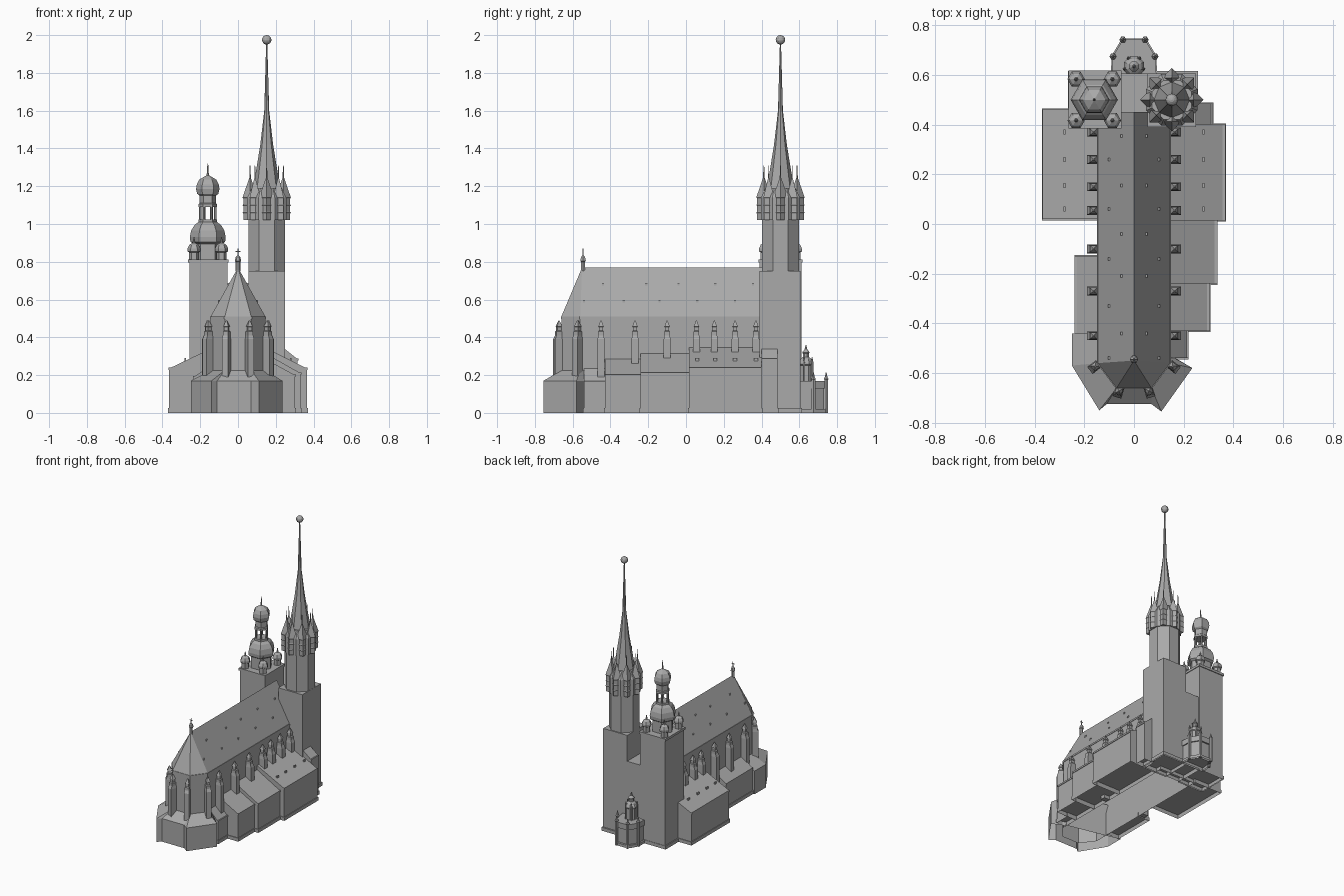
import bpy, bmesh, math
from mathutils import Matrix, Vector

if "Cube" in bpy.data.objects:
    bpy.data.objects.remove(bpy.data.objects["Cube"])

stone = bpy.data.materials.new("grey_stone")
stone.use_nodes = True
GREY = (0.4, 0.4, 0.4, 1)
stone.diffuse_color = GREY
stone.node_tree.nodes["Principled BSDF"].inputs["Base Color"].default_value = GREY


# --- helpers ---
def loft(name, rings, bottom=True, top=True):
    """Skin equal-length rings of points into one mesh."""
    bm = bmesh.new()
    loops = [[bm.verts.new(p) for p in ring] for ring in rings]
    n = len(loops[0])
    for a, b in zip(loops, loops[1:]):
        for i in range(n):
            j = (i + 1) % n
            bm.faces.new((a[i], a[j], b[j], b[i]))
    if bottom:
        bm.faces.new(loops[0][::-1])
    if top:
        bm.faces.new(loops[-1])
    bmesh.ops.remove_doubles(bm, verts=bm.verts, dist=0.0002)
    bmesh.ops.recalc_face_normals(bm, faces=bm.faces)
    me = bpy.data.meshes.new(name)
    bm.to_mesh(me)
    bm.free()
    me.materials.append(stone)
    ob = bpy.data.objects.new(name, me)
    bpy.context.collection.objects.link(ob)
    return ob


def turned(name, n, x, y, profile, rot=0.0):
    """Faceted turned shape from (radius, height) pairs."""
    ang = [math.radians(rot) + 2 * math.pi * i / n for i in range(n)]
    return loft(name, [[(x + r * math.cos(a), y + r * math.sin(a), z) for a in ang]
                       for r, z in profile])


def prism(name, outline, z0, z1, bottom=False):
    return loft(name, [[(x, y, z) for x, y in outline] for z in (z0, z1)], bottom)


def rect(x0, x1, y0, y1):
    return [(x0, y0), (x1, y0), (x1, y1), (x0, y1)]


def block(name, x0, x1, y0, y1, z0, z1):
    return prism(name, rect(x0, x1, y0, y1), z0, z1, z0 > 0)


def grown(outline, d):
    """Push an outline outwards from its centre."""
    cx = sum(p[0] for p in outline) / len(outline)
    cy = sum(p[1] for p in outline) / len(outline)
    return [(x + math.copysign(d, x - cx), y + math.copysign(d, y - cy)) for x, y in outline]


# --- nave with polygonal choir ---
W, APSE_Y, END_Y, EAVE, RIDGE = 0.145, -0.56, -0.66, 0.51, 0.77
nave = [(-W, 0.45), (-W, APSE_Y), (-0.07, END_Y), (0.07, END_Y), (W, APSE_Y), (W, 0.45)]
prism("nave_walls", nave, 0, EAVE)
prism("nave_cornice", grown(nave, 0.003), EAVE - 0.012, EAVE, True)
ridge = [(0, 0.45)] + [(0, -0.55)] * 4 + [(0, 0.45)]
loft("nave_roof", [[(x, y, EAVE) for x, y in nave], [(x, y, RIDGE) for x, y in ridge]],
     False, False)
turned("ridge_finial", 6, 0, -0.545, [(0.012, 0.75), (0.012, 0.80), (0.017, 0.805),
       (0.012, 0.825), (0.003, 0.835), (0.002, 0.87)])
block("finial_crossbar", -0.012, 0.012, -0.547, -0.543, 0.852, 0.856)

# --- low ambulatory around the choir ---
outer = [(-0.25, -0.44), (-0.25, -0.57), (-0.14, -0.75), (-0.11, -0.725),
         (0.07, -0.725), (0.11, -0.755), (0.235, -0.58), (0.15, -0.53)]
inner = [(-W, -0.44), (-W, APSE_Y), (-0.07, END_Y), (-0.07, END_Y),
         (0.07, END_Y), (0.07, END_Y), (W, APSE_Y), (W, -0.53)]
loft("ambulatory", [[(x, y, 0) for x, y in outer], [(x, y, 0.17) for x, y in outer],
                    [(x, y, 0.225) for x, y in inner]], False, False)


# --- side aisles with lean-to roofs ---
def aisle(name, side, x, y0, y1, eave, top, x_in=W):
    foot = rect(min(side * x_in, side * x), max(side * x_in, side * x), y0, y1)
    rise = lambda px: top if abs(px) < abs(x) - 0.001 else eave
    loft(name, [[(px, py, 0) for px, py in foot],
                [(px, py, rise(px)) for px, py in foot]], False)
    prism(name + "_plinth", grown(foot, 0.005), 0, 0.025)
    lo, hi = sorted((side * (x - 0.012), side * (x + 0.004)))
    block(name + "_eave", lo, hi, y0, y1, eave - 0.008, eave + 0.004)


aisle("left_chapel", -1, 0.365, 0.02, 0.46, 0.235, 0.34)
aisle("left_choir_aisle", -1, 0.235, -0.44, -0.13, 0.19, 0.25)
aisle("right_chapel", 1, 0.365, 0.015, 0.40, 0.235, 0.345)
aisle("right_stair_bay", 1, 0.315, 0.40, 0.485, 0.285, 0.345, 0.24)
aisle("right_middle_aisle", 1, 0.332, -0.24, 0.015, 0.21, 0.315)
aisle("right_choir_aisle", 1, 0.302, -0.43, -0.24, 0.20, 0.285)
aisle("right_end_aisle", 1, 0.215, -0.54, -0.43, 0.165, 0.235)


# --- buttresses with pinnacles ---
def buttress(x, y, angle, z0=0.15):
    m = Matrix.Translation((x, y, 0)) @ Matrix.Rotation(angle, 4, 'Z')
    rows = [(0, 0.045, 0.018, z0), (0, 0.045, 0.018, 0.39), (0, 0.036, 0.015, 0.41),
            (0, 0.036, 0.015, 0.43), (0.006, 0.03, 0.011, 0.435), (0.006, 0.03, 0.011, 0.455),
            (0.003, 0.033, 0.014, 0.457), (0.016, 0.02, 0.002, 0.49)]
    rings = [[m @ Vector(p) for p in ((a, -w, z), (b, -w, z), (b, w, z), (a, w, z))]
             for a, b, w, z in rows]
    loft("buttress", rings)


for y in (0.37, 0.26, 0.15, 0.055, -0.10, -0.27, -0.45):
    for side in (1, -1):
        buttress(side * W, y, 0 if side > 0 else math.pi, 0 if y == -0.10 else 0.15)
for side in (1, -1):
    facing = math.radians(-38)
    buttress(side * 0.142, -0.562, facing if side > 0 else math.pi - facing)
    facing = math.radians(-72)
    buttress(side * 0.055, -0.655, facing if side > 0 else math.pi - facing)

# --- small roof vents ---
slope = (RIDGE - EAVE) / W
for side in (1, -1):
    for x, ys in ((0.05, (-0.44, -0.21, -0.04, 0.155, 0.355)),
                  (0.10, (-0.54, -0.33, -0.14, 0.06, 0.26))):
        for y in ys:
            z = RIDGE - slope * x
            block("nave_roof_vent", side * x - 0.005, side * x + 0.005,
                  y - 0.006, y + 0.006, z - 0.006, z + 0.006)
    for y in (0.37, 0.26, 0.155, 0.06):
        block("chapel_roof_vent", side * 0.28 - 0.004, side * 0.28 + 0.004,
              y - 0.01, y + 0.01, 0.275, 0.29)

# --- tower blocks and the link between them ---
block("tower_link", -0.06, 0.055, 0.45, 0.605, 0, 0.56)
block("left_tower", -0.258, -0.055, 0.39, 0.612, 0, 0.80)
block("left_tower_cornice", -0.264, -0.05, 0.385, 0.618, 0.795, 0.812)
block("right_tower", 0.055, 0.25, 0.39, 0.605, 0, 0.75)
block("tower_plinth", -0.265, 0.258, 0.40, 0.615, 0, 0.025)

# --- left tower crown: bell dome, open lantern, onion top ---
LX, TY = -0.16, 0.5
turned("bell_dome", 6, LX, TY, [(0.075, 0.81), (0.075, 0.895), (0.092, 0.905), (0.095, 0.93),
       (0.088, 0.965), (0.07, 0.995), (0.05, 1.01), (0.05, 1.025)])
for k in range(6):
    a = math.radians(60 * k)
    turned("lantern_post", 6, LX + 0.04 * math.cos(a), TY + 0.04 * math.sin(a),
           [(0.007, 1.02), (0.007, 1.095)])
turned("onion_top", 6, LX, TY, [(0.05, 1.09), (0.05, 1.105), (0.044, 1.11), (0.044, 1.15),
       (0.056, 1.16), (0.062, 1.185), (0.058, 1.21), (0.045, 1.235), (0.02, 1.25),
       (0.006, 1.258), (0.002, 1.32)])
for sx in (-0.073, 0.073):
    for sy in (-0.083, 0.083):
        turned("corner_turret", 6, LX + sx, TY + sy, [(0.026, 0.81), (0.026, 0.85), (0.035, 0.855),
               (0.035, 0.87), (0.025, 0.89), (0.008, 0.9), (0.002, 0.93)])

# --- right tower: octagon, gallery of turrets, needle spire ---
RX = 0.152
turned("octagon_stage", 8, RX, TY, [(0.105, 0.74), (0.105, 1.03)], 22.5)
turned("gallery", 8, RX, TY, [(0.112, 1.02), (0.112, 1.14), (0.085, 1.19)], 22.5)
turned("spire", 8, RX, TY, [(0.085, 1.12), (0.07, 1.2), (0.055, 1.29), (0.034, 1.42),
       (0.013, 1.6), (0.003, 1.96)])
for k in range(8):
    a = math.radians(45 * k)
    cx, cy = RX + 0.088 * math.cos(a), TY + 0.088 * math.sin(a)
    turned("gallery_turret", 4, cx, cy, [(0.036, 1.02), (0.036, 1.055), (0.04, 1.06), (0.036, 1.065),
           (0.036, 1.095), (0.04, 1.1), (0.036, 1.105), (0.036, 1.135), (0.04, 1.14),
           (0.004, 1.245), (0.002, 1.31)], 45 * k)
bpy.ops.mesh.primitive_uv_sphere_add(segments=12, ring_count=8, radius=0.025,
                                     location=(RX, TY, 1.975))
ball = bpy.context.object
ball.name = "spire_ball"
ball.data.materials.append(stone)

# --- porch at the rear ---
porch = [(0.09, 0.605), (0.085, 0.675), (0.045, 0.742), (-0.045, 0.742),
         (-0.085, 0.675), (-0.09, 0.605)]
prism("porch_step", grown(porch, 0.004), 0, 0.02)
prism("porch_walls", [(x * 0.92, 0.605 + (y - 0.605) * 0.92) for x, y in porch], 0, 0.14)
prism("porch_parapet", porch, 0.13, 0.17, True)
for x, y in porch[1:5]:
    turned("porch_pinnacle", 6, x, y, [(0.011, 0), (0.011, 0.175), (0.014, 0.18),
           (0.008, 0.19), (0.002, 0.215)])
turned("porch_lantern", 8, 0, 0.635, [(0.038, 0.17), (0.038, 0.25), (0.044, 0.255),
       (0.044, 0.265), (0.032, 0.285), (0.018, 0.295), (0.018, 0.315), (0.022, 0.32),
       (0.008, 0.335), (0.002, 0.36)], 22.5)
for k in range(4):
    a = math.radians(-15 + 70 * k)
    turned("lantern_pinnacle", 6, 0.04 * math.cos(a), 0.635 + 0.04 * math.sin(a),
           [(0.007, 0.17), (0.007, 0.27), (0.002, 0.295)])
